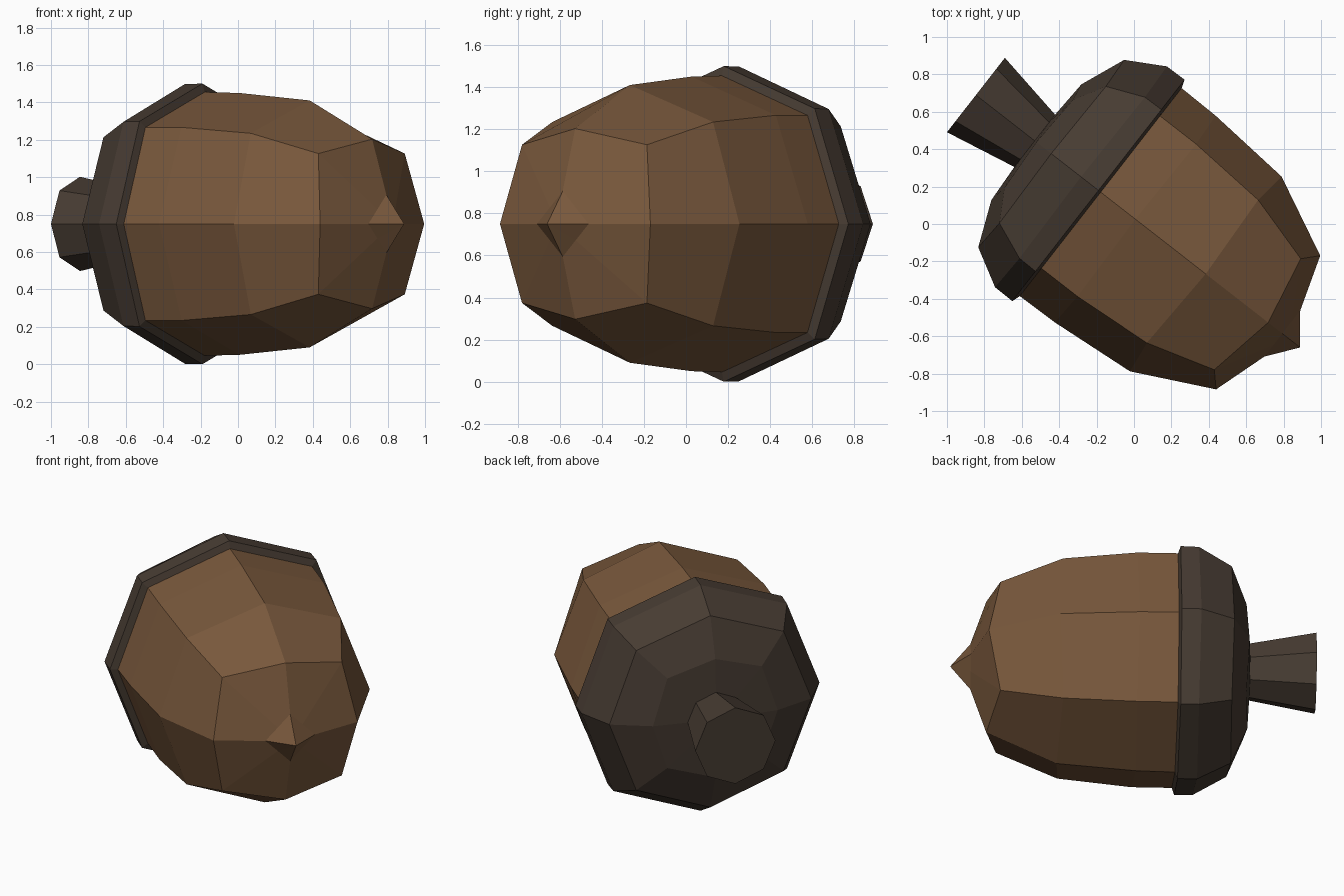
import bpy, bmesh
from math import sin, cos, pi, radians
from mathutils import Matrix

if "Cube" in bpy.data.objects:
    bpy.data.objects.remove(bpy.data.objects["Cube"])

# The acorn lies on its side: local X runs from stem to tip
PLACE = Matrix.Translation((0.015, 0.02, 0.75)) @ Matrix.Rotation(radians(-37.9), 4, 'Z')


def paint(name, rgb):
    m = bpy.data.materials.new(name)
    m.diffuse_color = (*rgb, 1)
    m.use_nodes = True
    m.node_tree.nodes["Principled BSDF"].inputs["Base Color"].default_value = m.diffuse_color
    return m


def loft(name, rings, mat, apex=None):
    """Eight-sided loft; each ring = (u, r) of side points, (u, r) of diagonal points."""
    bm = bmesh.new()
    loops = []
    for ring in rings:
        pts = []
        for k in range(8):
            u, r = ring[2 * (k % 2):2 * (k % 2) + 2]
            a = k * pi / 4
            pts.append(bm.verts.new(PLACE @ Matrix.Translation((u, r * cos(a), r * sin(a))).translation))
        loops.append(pts)
    for a, b in zip(loops, loops[1:]):
        for k in range(8):
            j = (k + 1) % 8
            bm.faces.new((a[k], a[j], b[j], b[k]))
    bm.faces.new(loops[0])
    if apex is None:
        bm.faces.new(loops[-1])
    else:
        tip = bm.verts.new(PLACE @ Matrix.Translation((apex, 0, 0)).translation)
        for k in range(8):
            bm.faces.new((loops[-1][k], loops[-1][(k + 1) % 8], tip))
    bmesh.ops.recalc_face_normals(bm, faces=bm.faces)
    me = bpy.data.meshes.new(name)
    bm.to_mesh(me)
    bm.free()
    me.materials.append(mat)
    ob = bpy.data.objects.new(name, me)
    bpy.context.collection.objects.link(ob)
    return ob


nut_brown = paint("nut_brown", (0.19, 0.098, 0.045))
cap_brown = paint("cap_brown", (0.062, 0.044, 0.032))

# Nut body with pointed tip
loft("nut", [(-0.27, 0.705, -0.27, 0.73),
             (-0.01, 0.70, 0.0, 0.73),
             (0.467, 0.66, 0.445, 0.685),
             (0.89, 0.453, 0.818, 0.532),
             (0.986, 0.156, 0.986, 0.11)], nut_brown, apex=1.107)

# Cap with a narrow rim
loft("cap", [(-0.692, 0.17, -0.692, 0.17),
             (-0.68, 0.392, -0.665, 0.42),
             (-0.58, 0.635, -0.57, 0.655),
             (-0.378, 0.748, -0.37, 0.772),
             (-0.26, 0.75, -0.26, 0.775),
             (-0.243, 0.70, -0.243, 0.725)], cap_brown)

# Flared stem
loft("stem", [(-1.09, 0.252, -1.09, 0.252),
              (-0.68, 0.175, -0.68, 0.175)], cap_brown)
